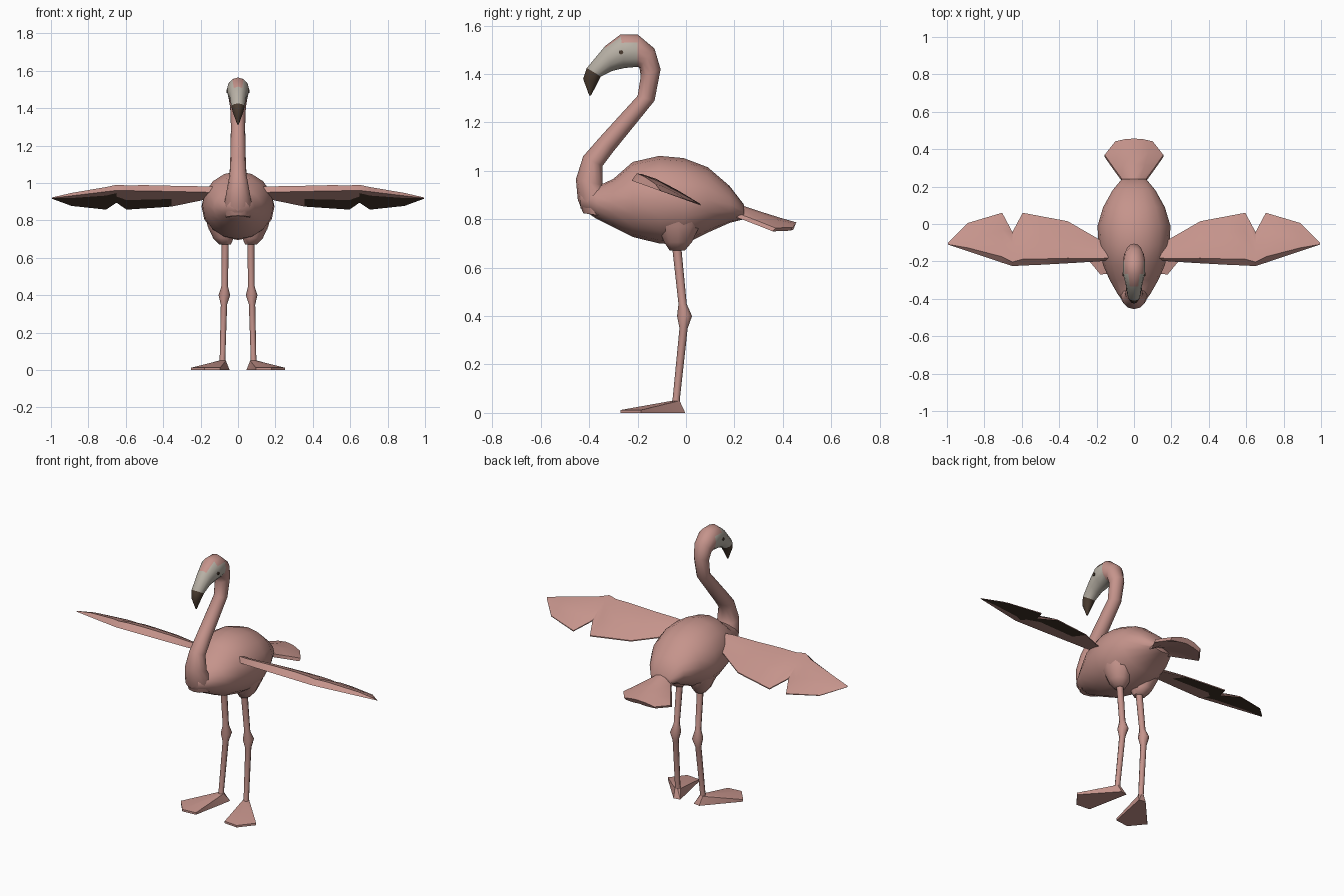
import bpy, bmesh, math
from mathutils import Vector

if "Cube" in bpy.data.objects:
    bpy.data.objects.remove(bpy.data.objects["Cube"])


def material(name, rgb):
    m = bpy.data.materials.new(name)
    m.diffuse_color = (*rgb, 1)
    m.use_nodes = True
    m.node_tree.nodes["Principled BSDF"].inputs["Base Color"].default_value = m.diffuse_color
    return m


PINK = material("dusty_pink", (0.56, 0.295, 0.26))
GREY = material("warm_grey", (0.48, 0.44, 0.38))
DARK = material("dark_brown", (0.07, 0.045, 0.03))
MATS = [PINK, GREY, DARK]


def finish(bm, name, angle=60):
    bmesh.ops.recalc_face_normals(bm, faces=bm.faces)
    me = bpy.data.meshes.new(name)
    bm.to_mesh(me)
    bm.free()
    for m in MATS:
        me.materials.append(m)
    ob = bpy.data.objects.new(name, me)
    bpy.context.collection.objects.link(ob)
    bpy.ops.object.select_all(action='DESELECT')
    ob.select_set(True)
    bpy.context.view_layer.objects.active = ob
    bpy.ops.object.shade_smooth_by_angle(angle=math.radians(angle))
    return ob


def loft(name, rings, rule=lambda i, k: 0, angle=60):
    """Skin a list of equal rings and cap both ends."""
    bm = bmesh.new()
    vs = [[bm.verts.new(p) for p in r] for r in rings]
    n = len(rings[0])
    for i in range(len(vs) - 1):
        for k in range(n):
            j = (k + 1) % n
            f = bm.faces.new((vs[i][k], vs[i][j], vs[i + 1][j], vs[i + 1][k]))
            f.material_index = rule(i, k)
    for i, row in ((0, vs[0]), (len(vs) - 2, vs[-1])):
        bm.faces.new(row).material_index = rule(i, n // 4)
    return finish(bm, name, angle)


def side_ring(yt, zt, yb, zb, w, n=12):
    """Ellipse spanned by two side-profile points and a half width."""
    top, bot = Vector((0, yt, zt)), Vector((0, yb, zb))
    c, h = (top + bot) / 2, (top - bot) / 2
    return [c + h * math.cos(a) + Vector((w * math.sin(a), 0, 0))
            for a in (2 * math.pi * k / n for k in range(n))]


def flat_ring(x, y, z, rx, ry, n=8):
    return [Vector((x + rx * math.cos(a), y + ry * math.sin(a), z))
            for a in (2 * math.pi * k / n for k in range(n))]


# Body: stations of y, top, bottom, half width
BODY = [(-.435, .92, .845, .045), (-.37, .935, .802, .09), (-.30, .967, .767, .13),
        (-.22, 1.037, .727, .165), (-.11, 1.062, .70, .19), (-.01, 1.053, .695, .195),
        (.09, 1.015, .745, .165), (.18, .938, .785, .115), (.24, .86, .80, .065)]
loft("body", [side_ring(y, t, y, b, w, 16) for y, t, b, w in BODY])

# Neck, head and beak: back/top point, front/bottom point, half width
NECK = [(-.25, .80, -.425, .825, .07), (-.30, .88, -.447, .88, .075),
        (-.345, .94, -.455, .965, .062), (-.345, 1.02, -.425, 1.06, .046),
        (-.30, 1.08, -.355, 1.14, .042), (-.13, 1.29, -.20, 1.31, .038),
        (-.105, 1.42, -.187, 1.39, .042), (-.13, 1.505, -.192, 1.425, .052),
        (-.20, 1.564, -.20, 1.43, .06), (-.27, 1.564, -.255, 1.425, .06),
        (-.335, 1.515, -.305, 1.413, .045), (-.41, 1.425, -.352, 1.39, .035),
        (-.425, 1.38, -.365, 1.365, .026), (-.40, 1.312, -.392, 1.312, .004)]


def head_colour(i, k):
    up = math.cos(2 * math.pi * (k + .5) / 12)
    if i >= 11:
        return 2
    if i == 10 or (i == 9 and up < .8) or (i == 8 and up < .5):
        return 1
    return 0


loft("neck_and_head", [side_ring(*r) for r in NECK], head_colour)

# Tail: arched fan, closed top and underside
TAIL = [(.17, .875, .06, .035, 0), (.245, .853, .068, .04, 0),
        (.32, .828, .115, .04, .01), (.39, .806, .157, .042, .02),
        (.457, .787, .10, .02, .015)]
tail_rings = []
for y, z, w, droop, sweep in TAIL:
    us = [-1, -.5, 0, .5, 1]
    top = [Vector((w * u, y - sweep * u * u, z - droop * u * u)) for u in us]
    low = [p + Vector((0, -.012, -.026 if abs(u) < 1 else -.014))
           for p, u in zip(top, us)]
    tail_rings.append(top + low[::-1])
loft("tail", tail_rings, angle=40)

# Wing stations: x, front y, back y, thickness factor
WING = [(.10, -.19, -.09, .9), (.19, -.20, -.08, .9), (.355, -.21, .015, 1),
        (.50, -.218, .042, 1.05), (.595, -.222, .06, 1), (.65, -.225, -.043, .95),
        (.705, -.207, .06, .9), (.89, -.145, .005, .55), (.995, -.11, -.102, .1)]


def wing_ring(s, x, yf, yb, t):
    def p(f, lift):
        y = yf + f * (yb - yf)
        return Vector((s * x, y, .96 - .36 * (y + .225) + lift * t))
    return [p(0, 0), p(.22, 0), p(.5, 0), p(1, 0), p(1, .006),
            p(.65, .03), p(.35, .042), p(.12, .04)]


def wing_colour(i, k):
    # dark flight feathers underneath
    if (i >= 2 and k == 2) or (i >= 5 and k == 1):
        return 2
    return 0


def foot(s, name):
    bm = bmesh.new()
    outline = [(.045, -.01), (.085, -.003), (.25, -.185), (.18, -.27), (.095, -.262)]
    for x, y in outline:
        bm.verts.new((s * x, y, 0))
    for x, y in outline[2:]:
        bm.verts.new((s * x, y, .012))
    for p in flat_ring(s * .083, -.042, .05, .018, .018, 6):
        bm.verts.new(p)
    bmesh.ops.convex_hull(bm, input=bm.verts)
    finish(bm, name, 35)


for s, side in ((1, "left"), (-1, "right")):
    loft(side + "_wing", [wing_ring(s, *w) for w in WING], wing_colour, 40)
    # Thigh bulge under the body
    loft(side + "_thigh", [flat_ring(s * x, y, z, rx, ry, 10) for x, y, z, rx, ry in
         [(.09, -.03, .86, .09, .10), (.088, -.03, .77, .075, .09),
          (.078, -.033, .705, .055, .06), (.07, -.036, .672, .032, .034)]])
    # Thin leg with a knobbly knee
    loft(side + "_leg", [flat_ring(s * x, y, z, r, r) for x, y, z, r in
         [(.068, -.04, .70, .019), (.071, -.014, .45, .017), (.073, -.006, .40, .031),
          (.075, -.01, .35, .017), (.083, -.04, .06, .015), (.083, -.043, .03, .018)]])
    foot(s, side + "_foot")
    # Eye: thin disc on the side of the head
    eye = []
    for dx in (.055, .0615):
        eye.append([Vector((s * dx, -.268 + q.x, 1.49 + q.y))
                    for q in flat_ring(0, 0, 0, .009, .009)])
    loft(side + "_eye", eye, lambda i, k: 2, 30)
